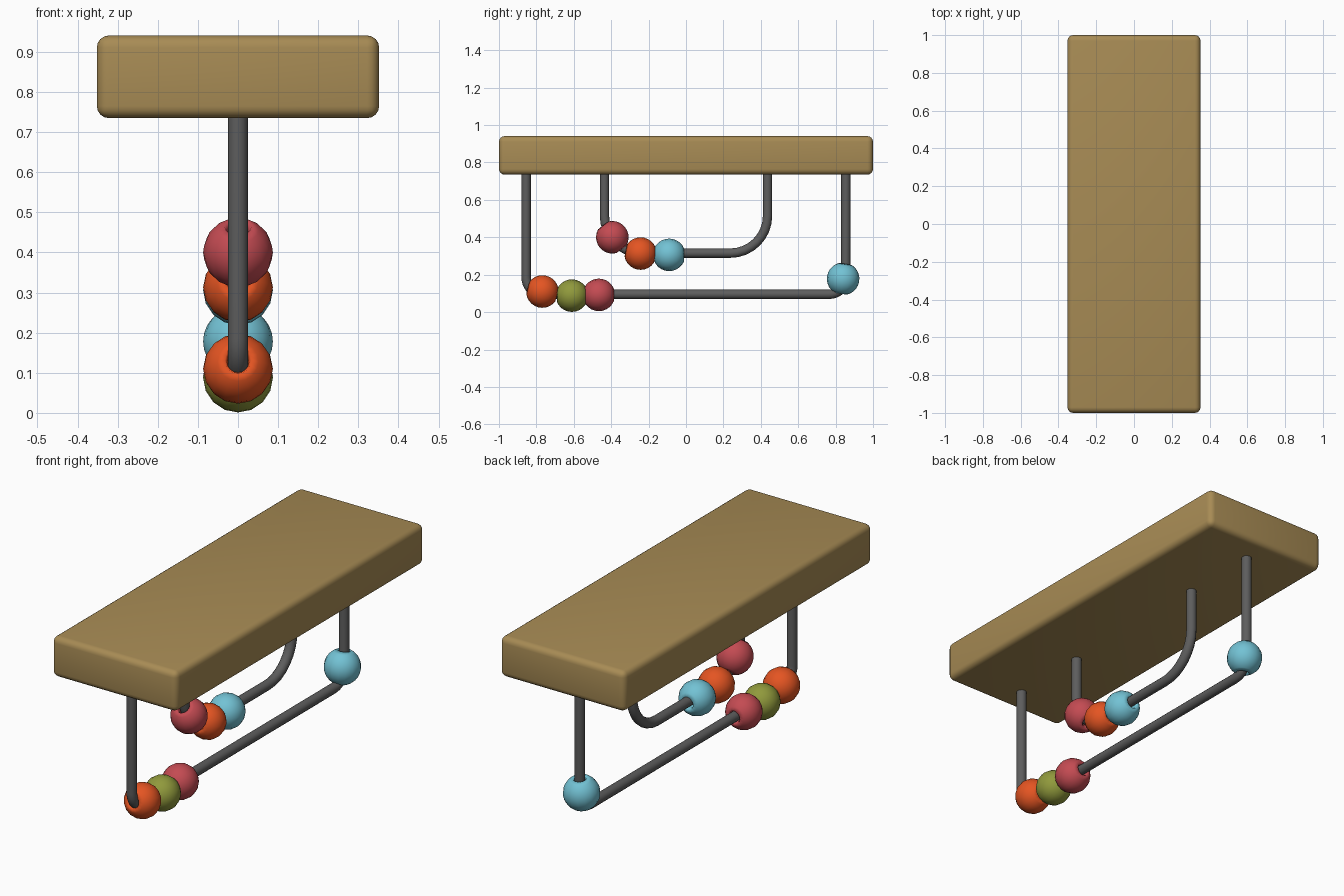
import bpy, bmesh
from math import sin, cos, pi, radians, asin
from mathutils import Matrix, Vector

if "Cube" in bpy.data.objects:
    bpy.data.objects.remove(bpy.data.objects["Cube"])


def material(name, rgb):
    m = bpy.data.materials.new(name)
    m.diffuse_color = (*rgb, 1)
    m.use_nodes = True
    m.node_tree.nodes["Principled BSDF"].inputs["Base Color"].default_value = m.diffuse_color
    return m


WOOD = material("wood", (0.39, 0.26, 0.09))
METAL = material("dark_metal", (0.11, 0.11, 0.11))
ORANGE = material("orange", (0.78, 0.09, 0.016))
OLIVE = material("olive", (0.28, 0.32, 0.045))
RED = material("red", (0.55, 0.07, 0.085))
BLUE = material("blue", (0.17, 0.54, 0.66))


def mesh_object(name, bm, mat, angle):
    bmesh.ops.recalc_face_normals(bm, faces=bm.faces)
    me = bpy.data.meshes.new(name)
    bm.to_mesh(me)
    bm.free()
    ob = bpy.data.objects.new(name, me)
    bpy.context.collection.objects.link(ob)
    me.materials.append(mat)
    bpy.ops.object.select_all(action='DESELECT')
    ob.select_set(True)
    bpy.context.view_layer.objects.active = ob
    bpy.ops.object.shade_smooth_by_angle(angle=radians(angle))
    return ob


def bridge(bm, a, b):
    n = len(a)
    for i in range(n):
        j = (i + 1) % n
        bm.faces.new((a[i], a[j], b[j], b[i]))


# U-shaped rail in the x = 0 plane, rounded at both lower corners
def rail(name, half, bottom, corner, top=0.76, r=0.025, sides=12, steps=8):
    cy, cz = half - corner, bottom + corner
    path = [(-half, top, 0)]
    for i in range(steps + 1):
        t = pi / 2 * i / steps
        path.append((-cy - corner * cos(t), cz - corner * sin(t), t))
    path += [(-y, z, pi - t) for y, z, t in reversed(path)]
    bm = bmesh.new()
    rings = []
    for y, z, t in path:
        normal = Vector((0, cos(t), sin(t)))
        rings.append([bm.verts.new(Vector((0, y, z)) + r * (Vector((cos(a), 0, 0)) + normal * sin(a)))
                      for a in (2 * pi * k / sides for k in range(sides))])
    for a, b in zip(rings, rings[1:]):
        bridge(bm, a, b)
    bm.faces.new(rings[0])
    bm.faces.new(rings[-1])
    mesh_object(name, bm, METAL, 40)


# Drilled bead: a lathed ball with a hole along the rail direction
def bead(name, y, z, tilt, mat, R=0.087, hole=0.033, sides=16, steps=10):
    a0 = asin(hole / R)
    prof = [(R * sin(a), R * cos(a)) for a in
            (a0 + (pi - 2 * a0) * i / steps for i in range(steps + 1))]
    prof += [(0.027, -0.066), (0.027, 0.066)]
    bm = bmesh.new()
    rings = [[bm.verts.new((p * cos(2 * pi * k / sides), h, p * sin(2 * pi * k / sides)))
              for k in range(sides)] for p, h in prof]
    for i, ring in enumerate(rings):
        bridge(bm, ring, rings[(i + 1) % len(rings)])
    bmesh.ops.transform(bm, verts=bm.verts, matrix=Matrix.Translation((0, y, z))
                        @ Matrix.Rotation(radians(tilt), 4, 'X'))
    mesh_object(name, bm, mat, 180)


# Wooden board with rounded edges
bm = bmesh.new()
bmesh.ops.create_cube(bm, size=1)
bmesh.ops.scale(bm, verts=bm.verts, vec=(0.704, 2, 0.206))
bmesh.ops.translate(bm, verts=bm.verts, vec=(0, 0, 0.838))
bmesh.ops.bevel(bm, geom=bm.edges[:], offset=0.03, segments=4, profile=0.5, affect='EDGES')
mesh_object("board", bm, WOOD, 40)

# Hanging rails
rail("outer_rail", 0.855, 0.095, 0.09)
rail("inner_rail", 0.436, 0.315, 0.2)

# Beads threaded on the rails
for name, y, z, tilt, mat in (
        ("outer_bead_orange", -0.768, 0.11, -15, ORANGE),
        ("outer_bead_olive", -0.61, 0.088, 0, OLIVE),
        ("outer_bead_red", -0.466, 0.092, 0, RED),
        ("outer_bead_blue", 0.84, 0.178, 80, BLUE),
        ("inner_bead_red", -0.394, 0.40, -52, RED),
        ("inner_bead_orange", -0.243, 0.313, -12, ORANGE),
        ("inner_bead_blue", -0.09, 0.306, 0, BLUE)):
    bead(name, y, z, tilt, mat)
